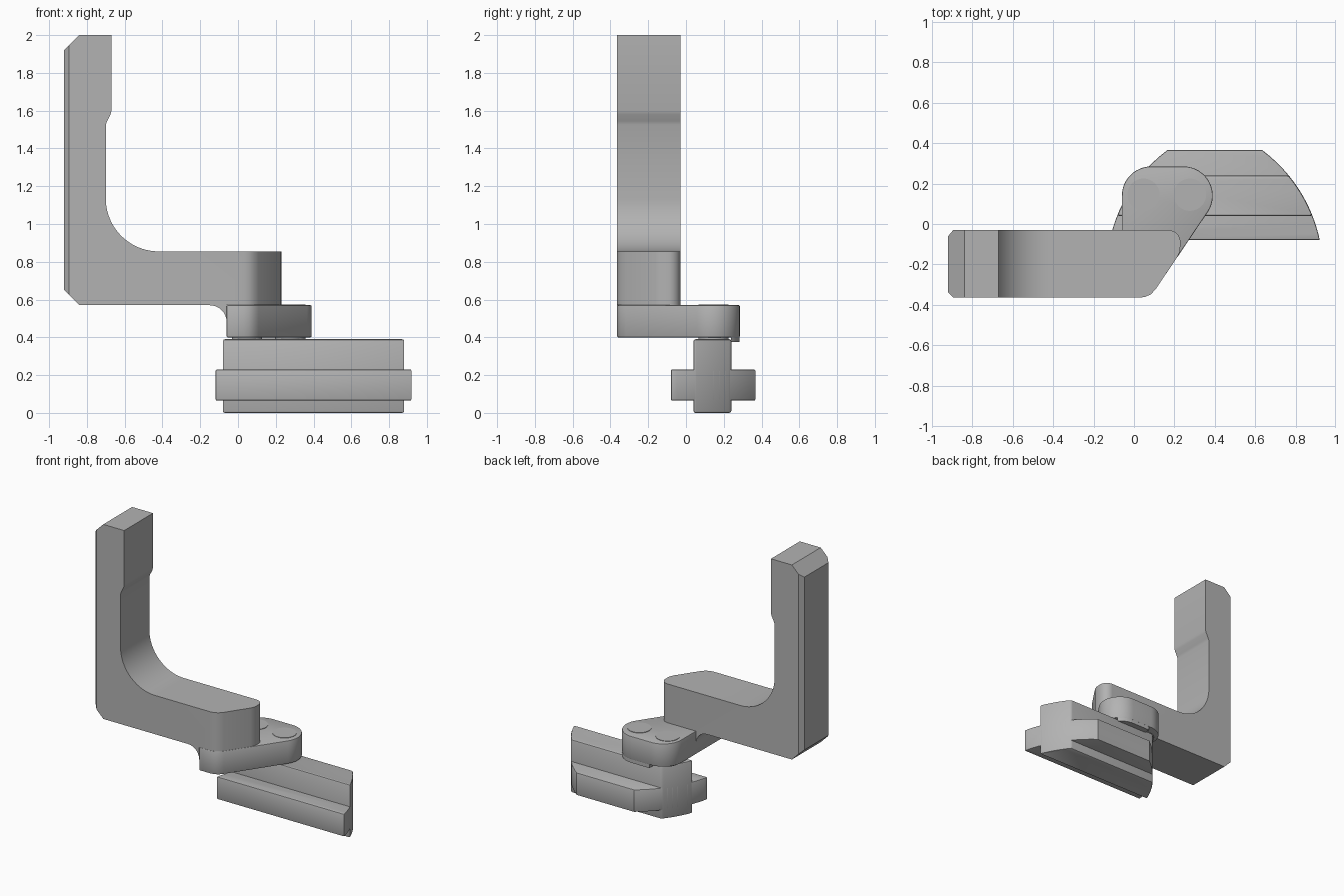
import bpy, bmesh, math

if "Cube" in bpy.data.objects:
    bpy.data.objects.remove(bpy.data.objects["Cube"])

grey = bpy.data.materials.new("plain grey")
grey.diffuse_color = (0.45, 0.45, 0.45, 1)
grey.use_nodes = True
grey.node_tree.nodes["Principled BSDF"].inputs["Base Color"].default_value = grey.diffuse_color


def arc(cx, cy, r, a0, a1, n=12):
    return [(cx + r * math.cos(math.radians(a0 + (a1 - a0) * i / n)),
             cy + r * math.sin(math.radians(a0 + (a1 - a0) * i / n))) for i in range(n + 1)]


def prism(name, pts, lo, hi, axis="z"):
    """Extrude a 2D outline along z, or an xz outline along y."""
    place = (lambda p, d: (p[0], p[1], d)) if axis == "z" else (lambda p, d: (p[0], d, p[1]))
    bm = bmesh.new()
    face = bm.faces.new([bm.verts.new(place(p, lo)) for p in pts])
    ext = bmesh.ops.extrude_face_region(bm, geom=[face])
    move = (0, 0, hi - lo) if axis == "z" else (0, hi - lo, 0)
    bmesh.ops.translate(bm, vec=move, verts=[v for v in ext["geom"] if isinstance(v, bmesh.types.BMVert)])
    bmesh.ops.recalc_face_normals(bm, faces=bm.faces)
    me = bpy.data.meshes.new(name)
    bm.to_mesh(me)
    bm.free()
    me.materials.append(grey)
    ob = bpy.data.objects.new(name, me)
    bpy.context.collection.objects.link(ob)
    return ob


def boolean(ob, other, op):
    mod = ob.modifiers.new(op.lower(), "BOOLEAN")
    mod.operation, mod.solver, mod.object = op, "EXACT", other
    apply(ob, mod)
    bpy.data.objects.remove(other)


def apply(ob, mod):
    bpy.ops.object.select_all(action="DESELECT")
    bpy.context.view_layer.objects.active = ob
    ob.select_set(True)
    bpy.ops.object.modifier_apply(modifier=mod.name)


def finish(ob, width=0.0):
    if width:
        mod = ob.modifiers.new("bevel", "BEVEL")
        mod.width, mod.segments, mod.angle_limit = width, 2, math.radians(40)
        apply(ob, mod)
    bpy.ops.object.select_all(action="DESELECT")
    bpy.context.view_layer.objects.active = ob
    ob.select_set(True)
    bpy.ops.object.shade_smooth_by_angle(angle=math.radians(30))


# Upright arm: side profile with inner curve and small fillet above the foot
profile = [(-0.84, 2), (-0.92, 1.92), (-0.92, 0.65), (-0.84, 0.57)]
profile += arc(-0.15, 0.48, 0.09, 90, 0, 8)
profile += [(-0.06, 0.57), (0.3, 0.57), (0.3, 0.855)]
profile += arc(-0.42, 1.135, 0.28, 270, 180, 20)
profile += [(-0.70, 1.525), (-0.693, 1.545), (-0.675, 1.58), (-0.67, 1.60), (-0.67, 2)]
arm = prism("arm", profile, -0.5, 0.1, "y")

# Trim the arm to its plan: chamfered back edges and a slanted, rounded end
front_corner = [(0.03, -0.365), (0.058, -0.36), (0.085, -0.347), (0.109, -0.32)]
plan = [(-0.92, -0.06), (-0.92, -0.34), (-0.895, -0.365)] + front_corner
plan += [(0.215, -0.163), (0.228, -0.135)] + arc(0.17, -0.09, 0.06, 0, 90, 8) + [(-0.895, -0.03)]
boolean(arm, prism("arm_trim", plan, 0.3, 2.2), "INTERSECT")
finish(arm)

# Foot plate with two rounded lobes
foot = [(-0.06, -0.365)] + front_corner
foot += arc(0.245, 0.14, 0.145, -34, 90, 16) + arc(0.085, 0.14, 0.145, 90, 180, 12)
finish(prism("foot_plate", foot, 0.40, 0.57), 0.006)

# Small lip under the back of the foot plate
lip = [(0.1, 0.24)] + arc(0.245, 0.14, 0.143, 44, 90, 8) + [(0.1, 0.283)]
finish(prism("foot_lip", lip, 0.375, 0.41))

# Pins through the foot plate
for side, x in (("left", 0.047), ("right", 0.277)):
    finish(prism(side + "_pin", arc(x, 0.145, 0.08, 0, 351, 39), 0.385, 0.573))

# Jaw: a thin flange and a taller web sharing the same curved ends


def end_x(y):
    return 0.186 + math.sqrt(0.75 ** 2 - (y + 0.235) ** 2)


def jaw_outline(y0, y1, n=14):
    right = [(end_x(y0 + (y1 - y0) * i / n), y0 + (y1 - y0) * i / n) for i in range(n + 1)]
    return right + [(0.8 - x, y) for x, y in reversed(right)]


finish(prism("jaw_flange", jaw_outline(-0.08, 0.367), 0.065, 0.23), 0.007)
finish(prism("jaw_web", jaw_outline(0.04, 0.24), 0.0, 0.39), 0.012)
